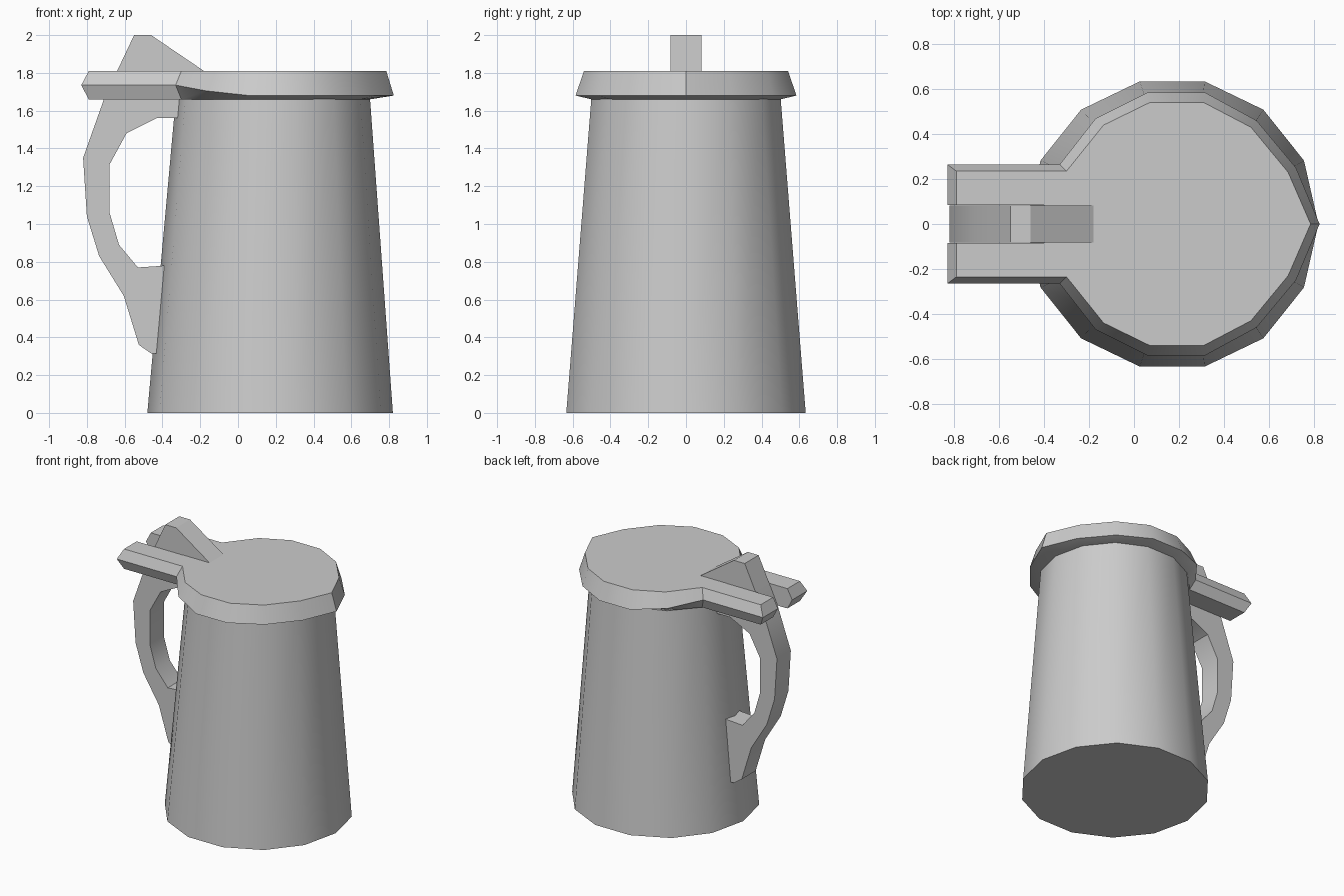
import bpy, bmesh, math

if "Cube" in bpy.data.objects:
    bpy.data.objects.remove(bpy.data.objects["Cube"])


def make_object(name, bm, angle=30):
    bmesh.ops.recalc_face_normals(bm, faces=bm.faces)
    mesh = bpy.data.meshes.new(name)
    bm.to_mesh(mesh)
    bm.free()
    ob = bpy.data.objects.new(name, mesh)
    bpy.context.collection.objects.link(ob)
    bpy.ops.object.select_all(action='DESELECT')
    ob.select_set(True)
    bpy.context.view_layer.objects.active = ob
    bpy.ops.object.shade_smooth_by_angle(angle=math.radians(angle))
    return ob


def loft(name, rings, angle=30):
    """Skin matching closed rings and cap both ends."""
    bm = bmesh.new()
    loops = [[bm.verts.new(p) for p in ring] for ring in rings]
    for a, b in zip(loops, loops[1:]):
        for i in range(len(a)):
            j = (i + 1) % len(a)
            bm.faces.new((a[i], a[j], b[j], b[i]))
    bm.faces.new(loops[0][::-1])
    bm.faces.new(loops[-1])
    return make_object(name, bm, angle)


def circle(cx, r, z, n=14):
    return [(cx + r * math.cos(2 * math.pi * i / n),
             r * math.sin(2 * math.pi * i / n), z) for i in range(n)]


def mirrored(half, z):
    """Close a half outline (first point on y = 0) across the xz plane."""
    pts = [(p[0], p[1], p[2] if len(p) > 2 else z) for p in half]
    return pts + [(x, -y, h) for x, y, h in reversed(pts[1:])]


# Tapered 14-sided body
loft("tankard_body", [circle(0.17, 0.65, 0), circle(0.185, 0.512, 1.69)])

# Lid with a pointed lip and two hinge arms
under = [(0.70, 0), (0.65, 0.223), (0.505, 0.40), (0.30, 0.50), (0.07, 0.50),
         (-0.135, 0.42), (-0.30, 0.235), (-0.79, 0.235), (-0.79, 0.085), (-0.4, 0.085)]
rim = [(0.825, 0), (0.72, 0.25), (0.545, 0.46), (0.315, 0.585), (0.06, 0.585),
       (-0.17, 0.47, 1.705), (-0.33, 0.265, 1.735), (-0.83, 0.265, 1.735),
       (-0.83, 0.085, 1.735), (-0.4, 0.085, 1.735)]
top = [(0.785, 0), (0.685, 0.23), (0.52, 0.43), (0.31, 0.54), (0.07, 0.54),
       (-0.135, 0.44), (-0.30, 0.235), (-0.79, 0.235), (-0.79, 0.085), (-0.4, 0.085)]
loft("lid", [mirrored(under, 1.66), mirrored(rim, 1.68), mirrored(top, 1.81)])

# Handle and thumb rest, one profile extruded across y
profile = [(-0.18, 1.81), (-0.46, 2.0), (-0.55, 2.0), (-0.64, 1.81), (-0.71, 1.66),
           (-0.82, 1.35), (-0.80, 1.04), (-0.735, 0.83), (-0.605, 0.62),
           (-0.525, 0.36), (-0.46, 0.315), (-0.38, 0.315), (-0.35, 0.785),
           (-0.41, 0.778), (-0.53, 0.77), (-0.63, 0.89), (-0.68, 1.06),
           (-0.68, 1.315), (-0.59, 1.48), (-0.43, 1.56), (-0.18, 1.56)]
loft("handle", [[(x, y, z) for x, z in profile] for y in (-0.083, 0.083)])
